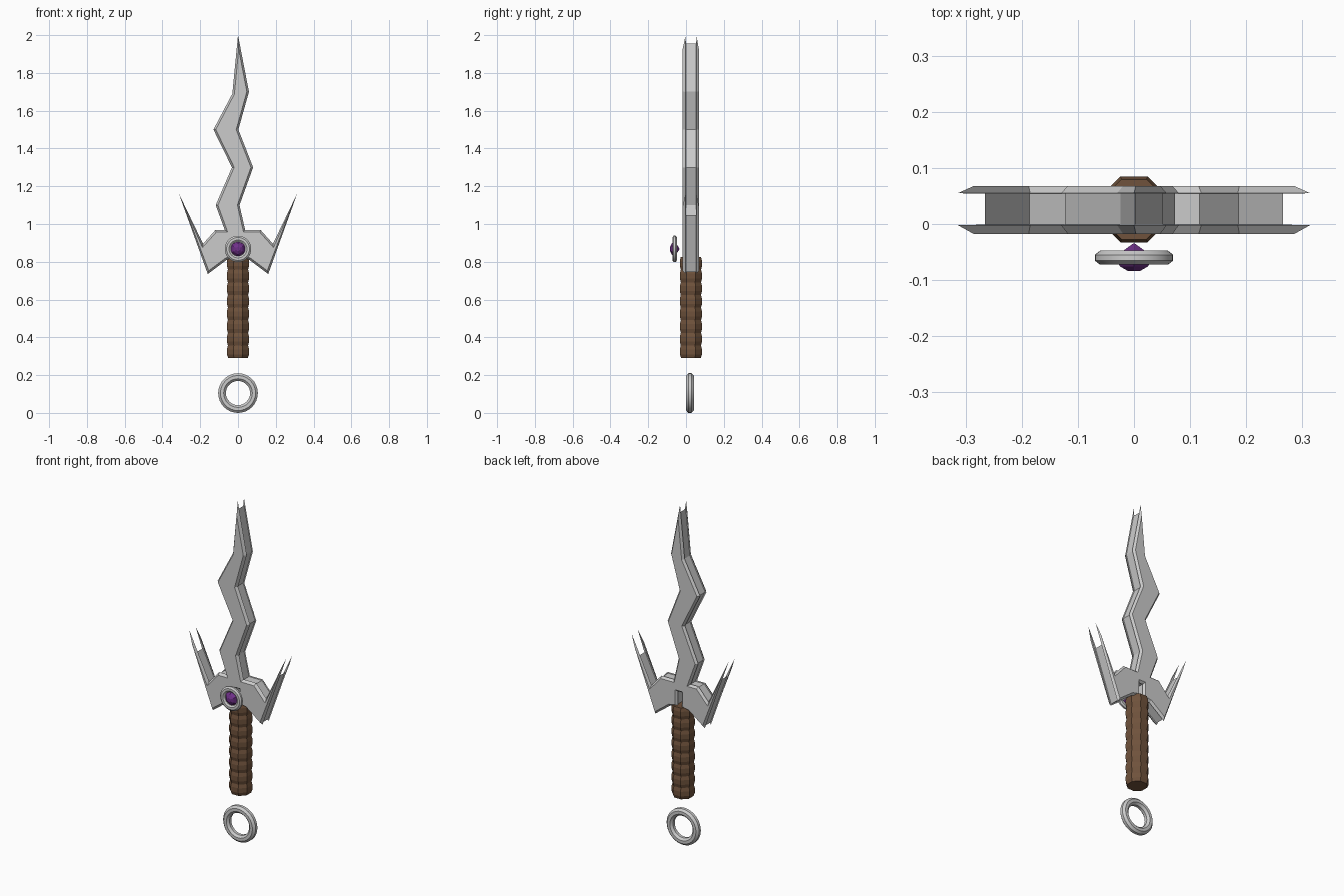
import bpy, bmesh, math
from mathutils import Vector, Matrix

if "Cube" in bpy.data.objects:
    bpy.data.objects.remove(bpy.data.objects["Cube"])


def material(name, color):
    m = bpy.data.materials.new(name)
    m.diffuse_color = (*color, 1)
    m.use_nodes = True
    m.node_tree.nodes["Principled BSDF"].inputs["Base Color"].default_value = m.diffuse_color
    return m


def finish(name, bm, mat=None):
    bmesh.ops.recalc_face_normals(bm, faces=bm.faces)
    me = bpy.data.meshes.new(name)
    bm.to_mesh(me)
    bm.free()
    ob = bpy.data.objects.new(name, me)
    bpy.context.collection.objects.link(ob)
    if mat:
        me.materials.append(mat)
    return ob


def loft(name, rings, mat=None, closed=False):
    """Skin a list of point rings; cap the ends unless it closes on itself."""
    bm = bmesh.new()
    vs = [[bm.verts.new(p) for p in r] for r in rings]
    n = len(vs[0])
    pairs = list(zip(vs, vs[1:])) + ([(vs[-1], vs[0])] if closed else [])
    for a, b in pairs:
        for i in range(n):
            j = (i + 1) % n
            bm.faces.new((a[i], a[j], b[j], b[i]))
    if not closed:
        bm.faces.new(vs[0])
        bm.faces.new(vs[-1])
    return finish(name, bm, mat)


def inset(pts, d, limit):
    """Mitred inset of a clockwise outline, limiting how far spikes retreat."""
    out = []
    for i, p in enumerate(pts):
        a = (p - pts[i - 1]).normalized()
        b = (pts[(i + 1) % len(pts)] - p).normalized()
        na, nb = Vector((a.y, -a.x)), Vector((b.y, -b.x))
        m = (na + nb).normalized()
        out.append(p + m * min(d / max(m.dot(na), 0.01), limit))
    return out


# Wavy blade with pronged guard: thin bevelled plates either side of a recessed core
guard = [(0.12, 0.968), (0.185, 0.895), (0.314, 1.163), (0.16, 0.735),
         (0.06, 0.81), (0.013, 0.82), (0.013, 0.905)]
right = [(0, 2.0), (0.058, 1.7), (0.002, 1.5), (0.08, 1.3), (0.008, 1.1), (0.038, 0.968)]
left = [(-0.07, 0.968), (-0.118, 1.1), (-0.032, 1.3), (-0.13, 1.5), (-0.03, 1.69)]
outline = [Vector(p) for p in right + guard + [(-x, z) for x, z in reversed(guard)] + left]
layers = [(-0.018, 0.011, 0.075), (-0.002, 0, 0), (-0.001, 0.0065, 0.15),
          (0.054, 0.0065, 0.15), (0.055, 0, 0), (0.068, 0.011, 0.075)]
loft("blade_and_guard", [[(p.x, y, p.y) for p in inset(outline, d, lim)]
                         for y, d, lim in layers])

# Octagonal grip with shallow finger ridges
brown = material("grip_brown", (0.16, 0.085, 0.045))
ridges, z0, z1 = 8, 0.29, 0.825
step = (z1 - z0) / ridges
profile = [(0.056, z0)]
for i in range(ridges):
    z = z0 + i * step
    profile += [(0.0635, z + step * 0.3), (0.0635, z + step * 0.7), (0.058, z + step)]
loft("grip", [[(r * math.cos(math.pi / 8 + k * math.pi / 4),
                0.026 + r * math.sin(math.pi / 8 + k * math.pi / 4), z)
               for k in range(8)] for r, z in profile], brown)


# Metal rings facing the front
def ring(name, y, z, radius, wide, deep):
    rings = []
    for i in range(32):
        a = i * math.tau / 32
        sect = [(radius + wide * math.cos(k * math.tau / 8 + math.pi / 8),
                 y + deep * math.sin(k * math.tau / 8 + math.pi / 8)) for k in range(8)]
        rings.append([(r * math.cos(a), yy, z + r * math.sin(a)) for r, yy in sect])
    ob = loft(name, rings, closed=True)
    bpy.context.view_layer.objects.active = ob
    ob.select_set(True)
    bpy.ops.object.shade_smooth_by_angle(angle=math.radians(30))
    ob.select_set(False)


ring("pommel_ring", 0.021, 0.105, 0.0845, 0.0222, 0.022)
ring("gem_setting", -0.06, 0.868, 0.054, 0.0172, 0.0135)

# Faceted gem: flat table in front, pointed at the back
purple = material("gem_purple", (0.16, 0.03, 0.25))
loft("gem", [[(r * math.cos(k * math.tau / 6 + math.pi / 6), y,
               0.868 + r * math.sin(k * math.tau / 6 + math.pi / 6)) for k in range(6)]
             for y, r in [(-0.084, 0.012), (-0.076, 0.028), (-0.06, 0.042), (-0.035, 0.002)]], purple)
